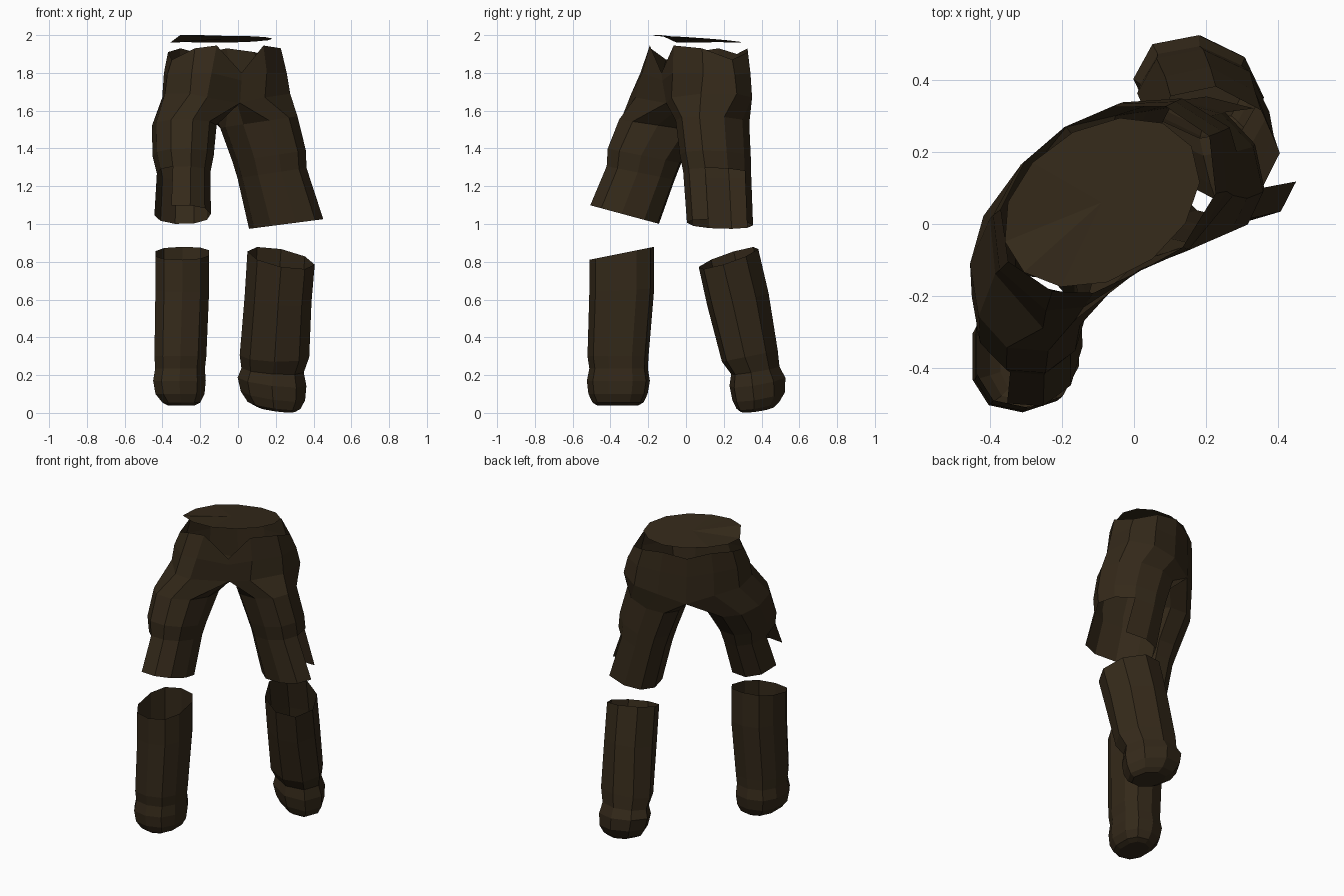
import bpy, bmesh
from math import sin, cos, radians, copysign
from mathutils import Vector

mat = bpy.data.materials.new("dark_brown_cloth")
mat.diffuse_color = (0.034, 0.022, 0.01, 1)
HIP = 32                                   # hips are turned about z
U = Vector((cos(radians(HIP)), sin(radians(HIP)), 0))
V = Vector((-U.y, U.x, 0))


def finish(bm, name):
    bmesh.ops.remove_doubles(bm, verts=bm.verts, dist=0.0005)
    bmesh.ops.recalc_face_normals(bm, faces=bm.faces)
    me = bpy.data.meshes.new(name)
    bm.to_mesh(me)
    bm.free()
    me.materials.append(mat)
    ob = bpy.data.objects.new(name, me)
    bpy.context.collection.objects.link(ob)


def ellipse(ring, angles, power=1.0, skew=0.0):
    """Tilted ring: power below 1 is boxier, skew (degrees) leans it diagonally."""
    cx, cy, rx, ry, z, a, b = ring
    pts = []
    for t in angles:
        c, s = cos(radians(t)), sin(radians(t + skew))
        dx, dy = rx * copysign(abs(c) ** power, c), ry * copysign(abs(s) ** power, s)
        pts.append(Vector((cx + dx, cy + dy, z + a * dx + b * dy)))
    return pts


def loft(bm, rings, closed=True, skip=(), cap=False):
    """Skin the rings; skip holds (ring, side) faces left open."""
    vs = [[bm.verts.new(p) for p in r] for r in rings]
    n = len(vs[0])
    for j in range(len(vs) - 1):
        for i in range(n if closed else n - 1):
            if (j, i) not in skip:
                k = (i + 1) % n
                bm.faces.new((vs[j][i], vs[j][k], vs[j + 1][k], vs[j + 1][i]))
    if cap:
        bm.faces.new(vs[-1])


# Waist cap: warped elliptical disc
bm = bmesh.new()
rim = []
for i in range(13):
    t = radians(i * 360 / 13)
    p = Vector((-0.09, 0.06, 0)) + U * 0.295 * cos(t) + V * 0.21 * sin(t)
    p.z = min(2.0, 1.978 - 0.08 * (p.y - 0.06) + 0.03 * (p.x + 0.09))
    if p.x < -0.33:
        p.z = 1.96
    if p.x < -0.2 and p.y < -0.1:
        p.z = 2.0
    rim.append(bm.verts.new(p))
mid = bm.verts.new((-0.09, 0.06, 1.978))
for i in range(13):
    bm.faces.new((rim[i], rim[(i + 1) % 13], mid))
finish(bm, "waist_cap")

# Pelvis and thighs: half hip rings (front centre to back centre) flow into each leg
HALF = {-1: (-90, -58, -35, 0, 35, 64, 90), 1: (-90, -72, -38, 0, 35, 64, 90)}
HIPS = [  # centre x, y, long and short radius, front recess, heights from front to back
    (-0.07, 0.07, 0.33, 0.235, 0.92, (1.80, 1.945, 1.93, 1.87, 1.91, 1.93, 1.90)),
    (-0.065, 0.065, 0.365, 0.242, 0.85, (1.76, 1.80, 1.80, 1.79, 1.80, 1.80, 1.78)),
    (-0.06, 0.065, 0.385, 0.242, 0.75, (1.64, 1.67, 1.69, 1.69, 1.67, 1.65, 1.60)),
]
# forward shift of the two front points of each hip ring, per side
PUSH = {-1: [((0, 0), (0, 0)), ((-0.02, -0.02), (0, -0.03)), ((-0.04, -0.05), (0, -0.07))],
        1: [((0, 0), (0, 0)), ((0, 0), (0, 0)), ((-0.02, -0.01), (0.0, -0.02))]}
THIGHS = {
    -1: [(-0.285, -0.13, 0.172, 0.23, 1.52, 0, -0.15),
         (-0.29, -0.22, 0.162, 0.2, 1.36, 0, -0.2),
         (-0.288, -0.24, 0.142, 0.185, 1.27, 0, -0.2),
         (-0.293, -0.325, 0.15, 0.187, 1.05, 0, -0.27)],
    1: [(0.11, 0.14, 0.205, 0.195, 1.54, 0.15, 0),
        (0.165, 0.155, 0.195, 0.188, 1.36, 0.15, 0),
        (0.18, 0.165, 0.183, 0.18, 1.27, 0.15, 0),
        (0.255, 0.18, 0.197, 0.175, 1.0, 0.13, 0)],
}
bm = bmesh.new()
for s in (-1, 1):
    hips = []
    for (cx, cy, L, S, recess, zs), push in zip(HIPS, PUSH[s]):
        ring = [Vector((cx, cy, z)) + U * s * L * cos(radians(t)) + V * S * sin(radians(t))
                for t, z in zip(HALF[s], zs)]
        ring[0] = Vector((cx, cy, zs[0])) - V * S * recess - U * 0.03
        for i in (1, 2):
            ring[i] += Vector((*push[i - 1], 0))
        hips.append(ring)
    loft(bm, hips, closed=False)
    crotch = [Vector((-0.055, 0.07, z)) + V * v for v, z in ((0.13, 1.59), (0, 1.60), (-0.10, 1.63))]
    local = [-108 + 36 * i for i in range(10)]
    angles = [HIP + t if s > 0 else HIP + 180 - t for t in local]
    skew = -15 if s > 0 else 0
    legs = [hips[-1] + crotch] + [ellipse(r, angles, 0.93, skew) for r in THIGHS[s]]
    loft(bm, legs, skip={(3, 2), (3, 3)})      # outer back of the knee is open
finish(bm, "pelvis_and_thighs")

# Lower legs with a rounded boot end: sides, first angle, power, skew, rings
SHINS = {
    "lower_leg_left": (10, 18, 0.8, 4, [
        (-0.295, -0.34, 0.148, 0.172, 0.845, 0, 0.2),
        (-0.295, -0.34, 0.148, 0.172, 0.65, 0, 0.05),
        (-0.305, -0.36, 0.143, 0.162, 0.30, 0, 0),
        (-0.307, -0.357, 0.137, 0.155, 0.235, 0, 0),
        (-0.31, -0.358, 0.145, 0.167, 0.17, 0, 0),
        (-0.307, -0.36, 0.135, 0.157, 0.10, 0, 0),
        (-0.30, -0.36, 0.105, 0.135, 0.055, 0, 0),
        (-0.30, -0.362, 0.075, 0.11, 0.04, 0, 0)]),
    "lower_leg_right": (8, 0, 1.0, -10, [
        (0.228, 0.225, 0.178, 0.16, 0.82, -0.15, 0.3),
        (0.212, 0.275, 0.177, 0.165, 0.60, -0.05, 0.2),
        (0.193, 0.338, 0.184, 0.15, 0.30, 0, 0.2),
        (0.183, 0.367, 0.165, 0.13, 0.225, -0.05, 0.15),
        (0.18, 0.378, 0.182, 0.15, 0.165, -0.1, 0.15),
        (0.185, 0.385, 0.17, 0.142, 0.09, -0.12, 0.15),
        (0.19, 0.38, 0.14, 0.115, 0.04, -0.12, 0.15),
        (0.20, 0.375, 0.10, 0.09, 0.018, -0.12, 0.12)]),
}
for name, (sides, start, power, skew, rings) in SHINS.items():
    bm = bmesh.new()
    angles = [start + 360 / sides * i for i in range(sides)]
    loft(bm, [ellipse(r, angles, power, skew) for r in rings], cap=True)
    finish(bm, name)
